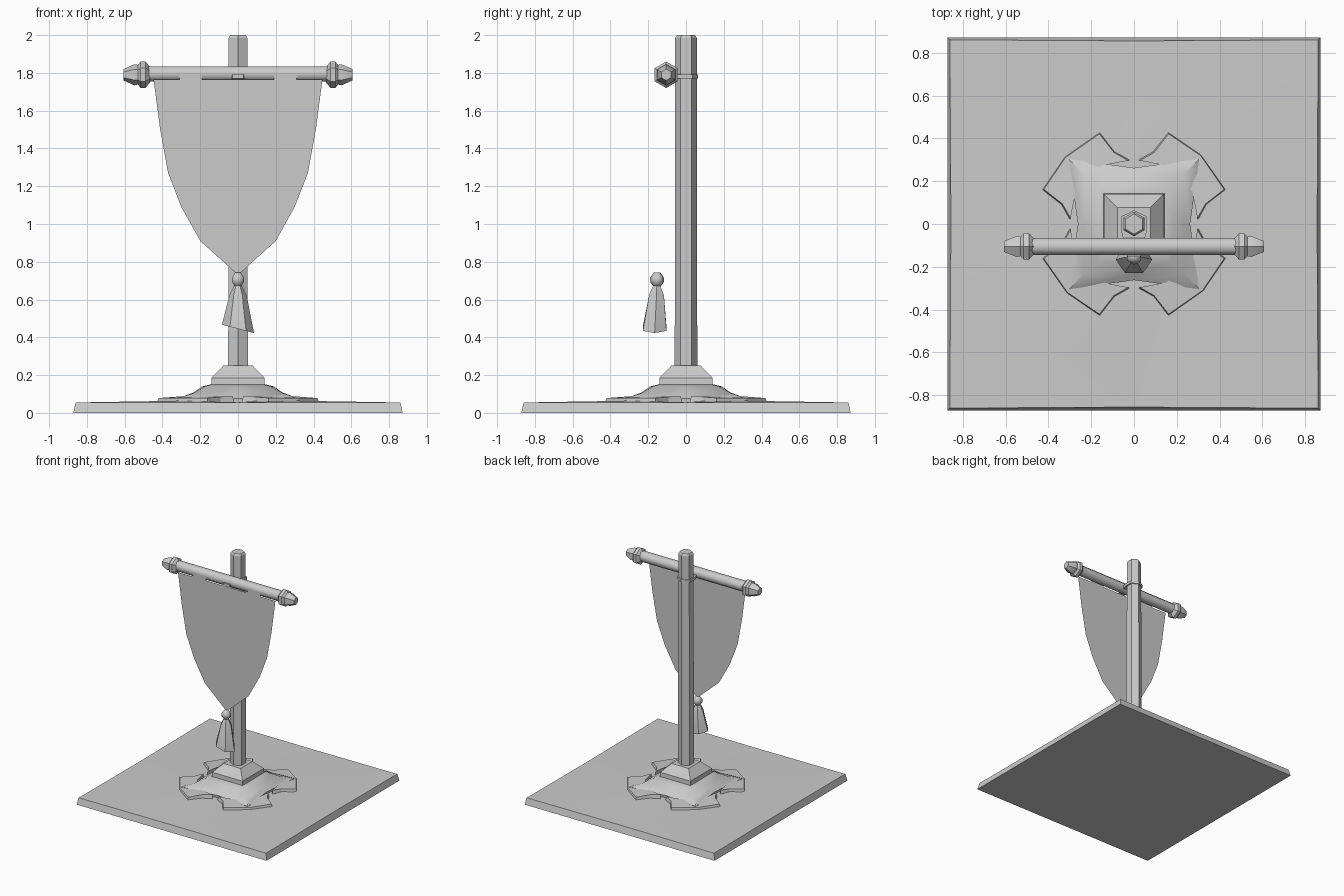
import bpy, bmesh, math
from mathutils import Matrix

if "Cube" in bpy.data.objects:
    bpy.data.objects.remove(bpy.data.objects["Cube"])


def make(name, verts, faces, smooth=None):
    mesh = bpy.data.meshes.new(name)
    mesh.from_pydata(verts, [], faces)
    ob = bpy.data.objects.new(name, mesh)
    bpy.context.collection.objects.link(ob)
    if smooth:
        bpy.ops.object.select_all(action='DESELECT')
        ob.select_set(True)
        bpy.context.view_layer.objects.active = ob
        bpy.ops.object.shade_smooth_by_angle(angle=math.radians(smooth))
    return ob


def loft(name, rings, smooth=None):
    n = len(rings[0])
    verts = [p for r in rings for p in r]
    faces = [(k * n + i, k * n + (i + 1) % n, (k + 1) * n + (i + 1) % n, (k + 1) * n + i)
             for k in range(len(rings) - 1) for i in range(n)]
    faces += [tuple(reversed(range(n))), tuple(range(len(verts) - n, len(verts)))]
    return make(name, verts, faces, smooth)


def square_ring(corner, corner_z, mid, mid_z):
    # four corners alternating with four edge midpoints
    out = []
    for sx, sy in ((1, 0), (1, 1), (0, 1), (-1, 1), (-1, 0), (-1, -1), (0, -1), (1, -1)):
        s, z = (corner, corner_z) if sx and sy else (mid, mid_z)
        out.append((sx * s, sy * s, z))
    return out


def turned(name, profile, sides, smooth=None, phase=0.0, matrix=None):
    rings = [[(r * math.cos(phase + math.tau * i / sides),
               r * math.sin(phase + math.tau * i / sides), z)
              for i in range(sides)] for r, z in profile]
    ob = loft(name, rings, smooth)
    if matrix:
        ob.data.transform(matrix)
    return ob


# Ground slab, gently swelling towards the middle with dips along the axes
loft("ground_slab", [square_ring(0.872, 0, 0.872, 0),
                     square_ring(0.86, 0.055, 0.855, 0.055),
                     square_ring(0.33, 0.064, 0.45, 0.056),
                     square_ring(0.2, 0.07, 0.25, 0.056)], 35)

# Raised earth mound with pinched corners
loft("earth_mound", [square_ring(0.30, 0.05, 0.26, 0.05),
                     square_ring(0.305, 0.082, 0.262, 0.075),
                     square_ring(0.235, 0.105, 0.235, 0.108),
                     square_ring(0.175, 0.14, 0.19, 0.14),
                     square_ring(0.14, 0.15, 0.15, 0.15)], 45)

# Stone foot of the pole
loft("pole_foot", [square_ring(s, z, s, z) for s, z in
                   ((0.143, 0.13), (0.14, 0.185), (0.078, 0.25))])

# Four broken crust pieces pushed up around the mound
half = [(0.16, 0.43), (0.09, 0.34), (0.02, 0.30), (0.15, 0.275)]
outline = [(0.315, 0.325)] + half + [(0.22, 0.22)] + [(y, x) for x, y in reversed(half)]
for k in range(4):
    bottom = [(x, y, 0.05) for x, y in outline]
    top = [(x * 0.96 + 0.008, y * 0.96 + 0.008, 0.088 - 0.06 * max(0, math.hypot(x, y) - 0.3))
           for x, y in outline]
    piece = loft("crust_piece", [bottom, top])
    piece.data.transform(Matrix.Rotation(k * math.pi / 2, 4, 'Z'))

# Hexagonal pole
turned("pole", [(0.06, 0.2), (0.057, 1.985), (0.047, 2.0)], 6, phase=math.pi / 6)

# Crossbar with turned finials
BAR_Y, BAR_Z = -0.105, 1.795
at_bar = Matrix.Translation((0, BAR_Y, BAR_Z))
turned("crossbar", [(0.043, -0.5), (0.043, 0.5)], 8, 50, math.pi / 8,
       at_bar @ Matrix.Rotation(math.pi / 2, 4, 'Y'))
for side in (-1, 1):
    turned("finial", [(0.04, 0.465), (0.07, 0.49), (0.07, 0.515), (0.052, 0.53),
                      (0.056, 0.548), (0.03, 0.606)], 6, 40, 0,
           Matrix.Translation((0, BAR_Y, BAR_Z - 0.005)) @ Matrix.Rotation(side * math.pi / 2, 4, 'Y'))

# Strap tying the crossbar to the pole
strap = [(-0.03, -0.155), (0.03, -0.155), (0.06, -0.03), (0.06, 0.035), (0, 0.064),
         (-0.06, 0.035), (-0.06, -0.03)]
loft("strap", [[(x, y, z) for x, y in strap] for z in (1.77, 1.792)])

# Banner cloth, a single sheet with two tabs lapping over the bar
BANNER_Y = -0.148
edge = [(0.447, 1.765), (0.412, 1.5), (0.37, 1.27), (0.30, 1.09), (0.2, 0.91)]
pts = edge + [(0, 0.73)] + [(-x, z) for x, z in reversed(edge)]
pts += [(s * x, z) for s, pairs in ((-1, ((0.31, 1.765), (0.31, 1.795), (0.19, 1.795), (0.19, 1.765))),
                                   (1, ((0.19, 1.765), (0.19, 1.795), (0.31, 1.795), (0.31, 1.765))))
        for x, z in pairs]
make("banner", [(x, BANNER_Y, z) for x, z in pts], [tuple(reversed(range(len(pts))))])

# Tassel: knob and skewed skirt
turned("tassel_knob", [(0.015, 0.665), (0.035, 0.69), (0.037, 0.715), (0.018, 0.742)], 6, 60,
       math.pi / 6, Matrix.Translation((0, -0.153, 0)))
skirt = turned("tassel_skirt", [(0.02, 0.675), (0.045, 0.625), (0.085, 0.44)], 6, 50, 0,
               Matrix.Translation((0, -0.156, 0)))
for v in skirt.data.vertices:
    if v.co.z < 0.5:
        v.co.y = -0.166 + (v.co.y + 0.156) * 0.85
        v.co.z -= 0.26 * v.co.x - 0.005
